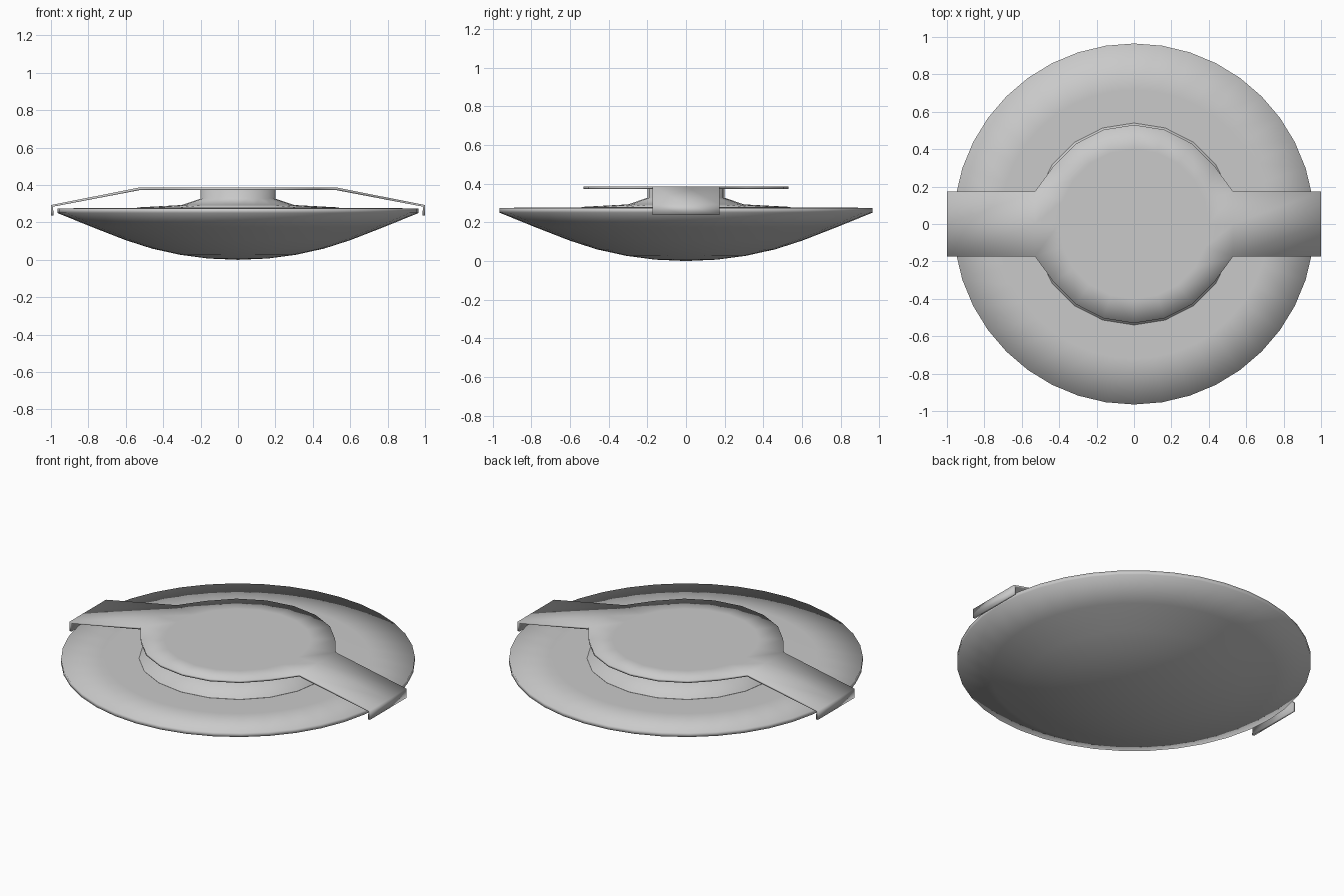
import bpy, bmesh
from math import sin, cos, pi

cube = bpy.data.objects.get("Cube")
if cube:
    bpy.data.objects.remove(cube)

grey = bpy.data.materials.new("plain grey")
grey.use_nodes = True
colour = (0.59, 0.59, 0.59, 1)
grey.diffuse_color = colour
grey.node_tree.nodes["Principled BSDF"].inputs["Base Color"].default_value = colour


def finish(bm, name):
    mesh = bpy.data.meshes.new(name)
    bm.to_mesh(mesh)
    bm.free()
    mesh.materials.append(grey)
    mesh.shade_smooth()
    obj = bpy.data.objects.new(name, mesh)
    bpy.context.collection.objects.link(obj)
    return obj


def lathe(name, profile, sides):
    """Turn (radius, height) points around z."""
    bm = bmesh.new()
    verts = [bm.verts.new((r, 0, z)) for r, z in profile]
    edges = [bm.edges.new(pair) for pair in zip(verts, verts[1:])]
    bmesh.ops.spin(bm, geom=verts + edges, cent=(0, 0, 0), axis=(0, 0, 1),
                   angle=2 * pi, steps=sides, use_duplicate=False)
    bmesh.ops.remove_doubles(bm, verts=bm.verts, dist=0.0005)
    bmesh.ops.recalc_face_normals(bm, faces=bm.faces)
    return finish(bm, name)


# Shallow bowl with a thin rim and a flat top
lathe("dish_body", [(0, 0), (0.16, 0.007), (0.31, 0.027), (0.46, 0.06),
                    (0.6, 0.105), (0.78, 0.175), (0.965, 0.25),
                    (0.965, 0.275), (0.72, 0.277), (0.4, 0.277), (0, 0.277)], 40)

# Flared neck, closed at both ends
lathe("neck", [(0, 0.272), (0.54, 0.275), (0.54, 0.28), (0.3, 0.293),
               (0.2, 0.327), (0.2, 0.373), (0, 0.373)], 20)

# Cover plate: a disc whose two side edges run out into bent straps
SIDES, TOP, HALF = 20, 0.386, 0.173
bm = bmesh.new()


def ring(radius):
    return [bm.verts.new((radius * cos(2 * pi * k / SIDES),
                          radius * sin(2 * pi * k / SIDES), TOP))
            for k in range(SIDES)]


inner, outer = ring(0.4), ring(0.53)
bm.faces.new(inner)
for k in range(SIDES):
    n = (k + 1) % SIDES
    bm.faces.new((inner[k], outer[k], outer[n], inner[n]))

for side, mid in ((1, 0), (-1, SIDES // 2)):
    row = [outer[(mid + d) % SIDES] for d in (-1, 0, 1)]
    for d, v in zip((-1, 0, 1), row):
        v.co.x, v.co.y = side * 0.53, side * d * HALF
    # sloping strap, then the turned-down end
    for z in (0.293, 0.237):
        new = [bm.verts.new((side, v.co.y, z)) for v in row]
        for i in range(2):
            bm.faces.new((row[i], new[i], new[i + 1], row[i + 1]))
        row = new

cover = finish(bm, "cover_plate")
solid = cover.modifiers.new("thickness", "SOLIDIFY")
solid.thickness = 0.014
solid.offset = -1
